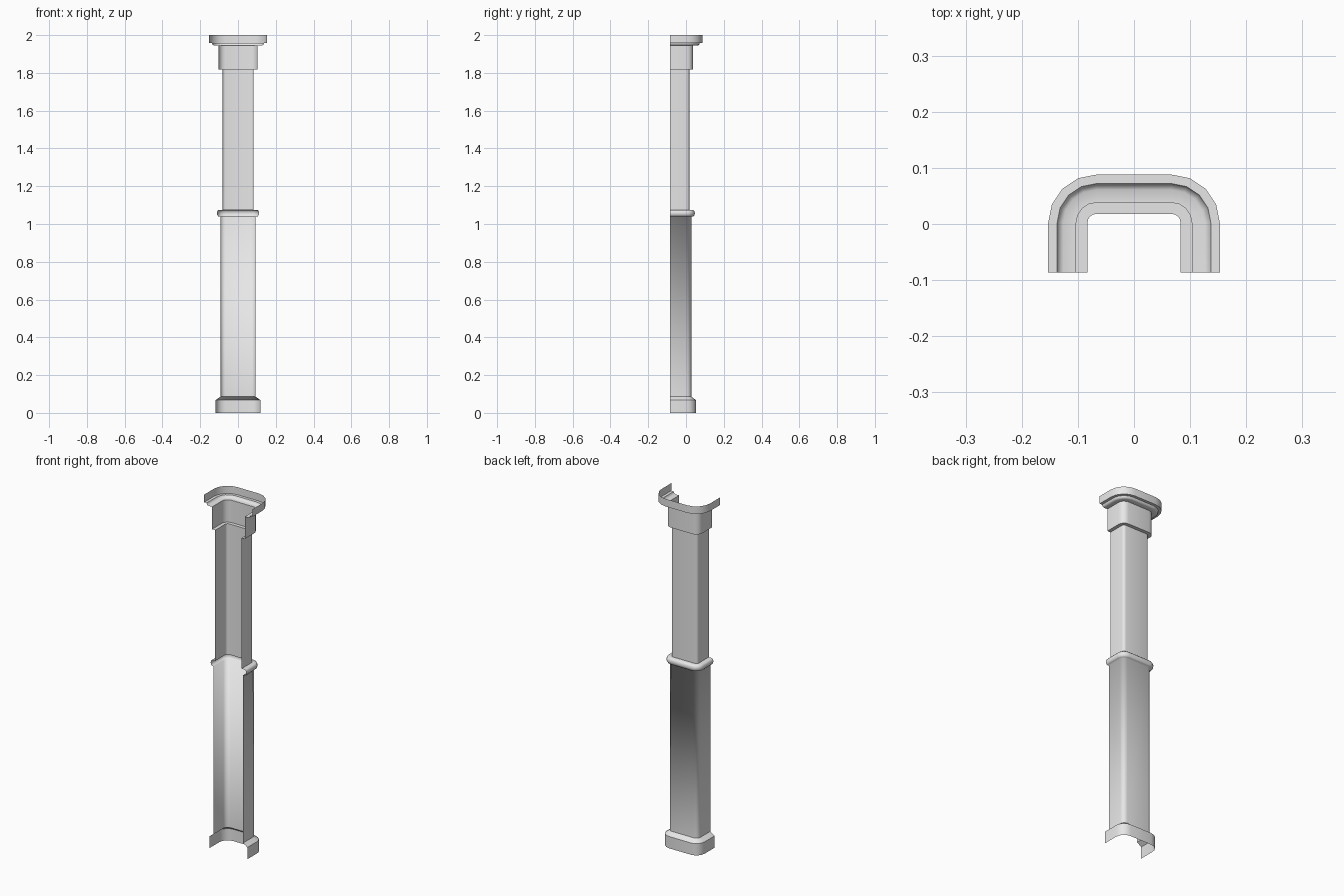
import bpy, bmesh
from math import sin, cos, pi

if "Cube" in bpy.data.objects:
    bpy.data.objects.remove(bpy.data.objects["Cube"], do_unlink=True)

grey = bpy.data.materials.new("light_grey")
grey.use_nodes = True
colour = (0.8, 0.8, 0.8, 1)
grey.diffuse_color = colour
grey.node_tree.nodes["Principled BSDF"].inputs["Base Color"].default_value = colour

CORNER_X, CORNER_Y, FRONT_Y = 0.067, 0.002, -0.086
STEPS = 4


def plan(half_width):
    """U-shaped outline, open at the front, with rounded back corners."""
    r = half_width - CORNER_X
    arc = [(CORNER_X + r * cos(a), CORNER_Y + r * sin(a))
           for a in (pi / 2 * i / STEPS for i in range(STEPS + 1))]
    left = [(half_width, FRONT_Y)] + arc
    return left + [(-x, y) for x, y in reversed(left)]


def shell(name, profile, sharp=()):
    """Sweep a (half width, height) profile round the plan; sharp lists hard rings."""
    bm = bmesh.new()
    rings = [[bm.verts.new((x, y, z)) for x, y in plan(w)] for w, z in profile]
    for low, high in zip(rings, rings[1:]):
        for i in range(len(low) - 1):
            face = bm.faces.new((low[i], low[i + 1], high[i + 1], high[i]))
            face.smooth = True
    for k in sharp:
        for a, b in zip(rings[k], rings[k][1:]):
            bm.edges.get((a, b)).smooth = False
    mesh = bpy.data.meshes.new(name)
    bm.to_mesh(mesh)
    bm.free()
    mesh.materials.append(grey)
    obj = bpy.data.objects.new(name, mesh)
    bpy.context.collection.objects.link(obj)


# Plinth with a sloped shoulder
shell("base", [(0.119, 0), (0.119, 0.067), (0.093, 0.086)], sharp=[1])

# Wide lower shaft blending into the rounded bead
shell("lower_shaft_and_bead", [
    (0.093, 0.086), (0.093, 1.04), (0.104, 1.04), (0.110, 1.047), (0.112, 1.057),
    (0.110, 1.067), (0.104, 1.074), (0.083, 1.074)])

# Narrow upper shaft
shell("upper_shaft", [(0.083, 1.074), (0.083, 1.817)])

# Collar below the cap
shell("collar", [(0.083, 1.817), (0.103, 1.817), (0.103, 1.944)], sharp=[1])

# Rounded moulding under the cap
shell("moulding", [(0.103, 1.944), (0.126, 1.944), (0.134, 1.948), (0.137, 1.957)])

# Cap with a flat underside
shell("cap", [(0.137, 1.957), (0.153, 1.957), (0.153, 2.0)], sharp=[1])
